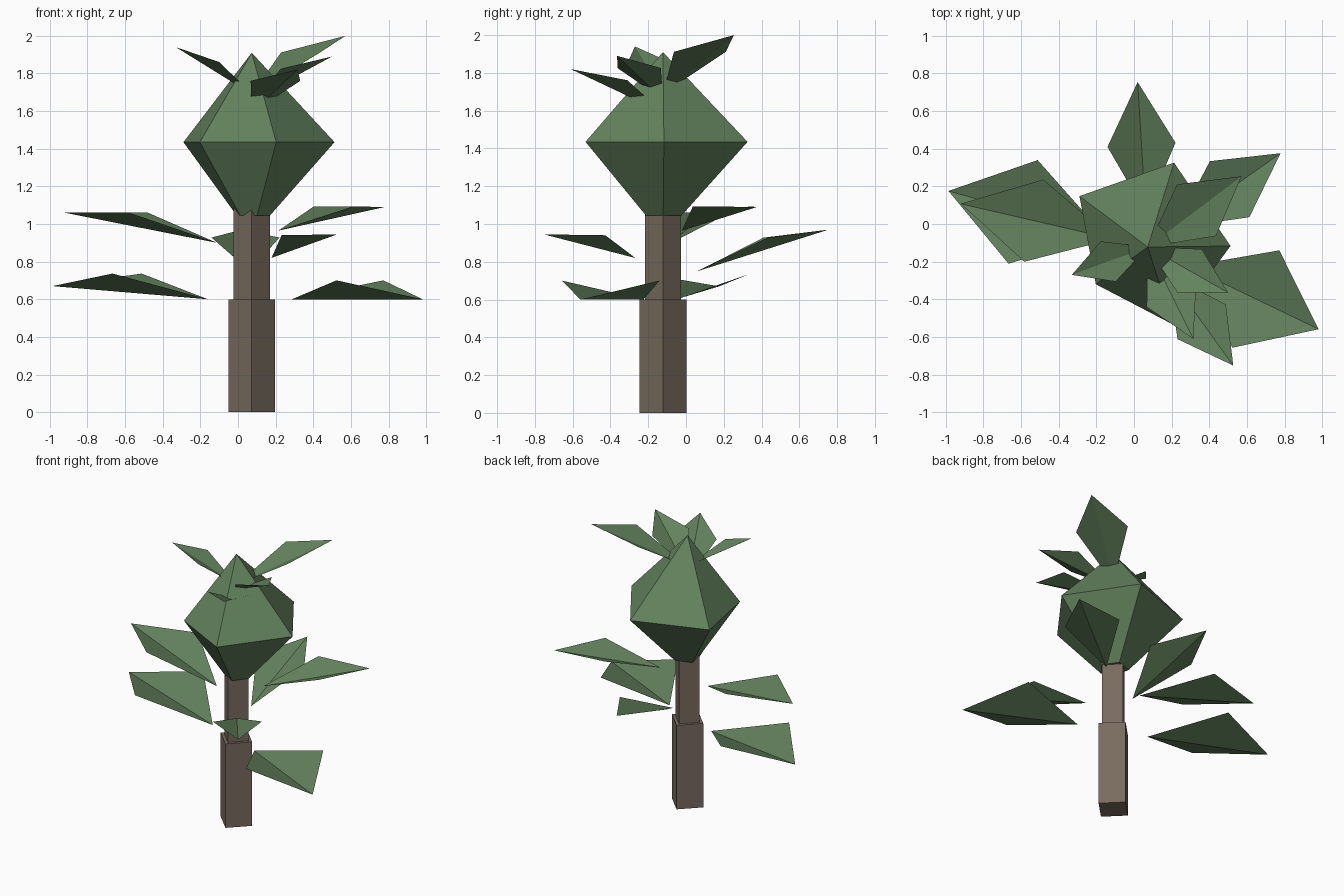
import bpy
from math import cos, sin, radians
from mathutils import Vector

if "Cube" in bpy.data.objects:
    bpy.data.objects.remove(bpy.data.objects["Cube"])

CX, CY = 0.073, -0.122  # trunk axis


def material(name, color):
    m = bpy.data.materials.new(name)
    m.diffuse_color = (*color, 1)
    m.use_nodes = True
    m.node_tree.nodes["Principled BSDF"].inputs["Base Color"].default_value = m.diffuse_color
    return m


BARK = material("bark", (0.19, 0.15, 0.115))
GREEN = material("foliage", (0.125, 0.225, 0.11))


def mesh_object(name, verts, faces, mat):
    me = bpy.data.meshes.new(name)
    me.from_pydata(verts, [], faces)
    me.materials.append(mat)
    ob = bpy.data.objects.new(name, me)
    bpy.context.collection.objects.link(ob)
    return ob


def trunk(name, radius, z0, z1):
    bpy.ops.mesh.primitive_cylinder_add(vertices=4, radius=radius, depth=z1 - z0,
                                        location=(CX, CY, (z0 + z1) / 2))
    ob = bpy.context.object
    ob.name = name
    ob.data.materials.append(BARK)


def leaf(name, azimuth, r0, z0, r1, z1, half_width):
    """Two triangles folded upward along the line from stem to tip."""
    a = radians(azimuth)
    out, side = Vector((cos(a), sin(a), 0)), Vector((-sin(a), cos(a), 0))
    c, up = Vector((CX, CY, 0)), Vector((0, 0, 1))
    base = c + out * r0 + up * z0
    tip = c + out * r1 + up * z1
    mid = base.lerp(tip, 0.52) + up * half_width * 0.35
    mesh_object(name, [base, mid - side * half_width, tip, mid + side * half_width],
                [(0, 1, 2), (0, 2, 3)], GREEN)


# Square trunk in two steps
trunk("lower_trunk", 0.124, 0, 0.6)
trunk("upper_trunk", 0.096, 0.6, 1.2)

# Five-sided canopy: uneven waist ring, small bottom ring, pointed top
waist = [(0.44, 0.005), (0.14, 0.448), (-0.363, 0.27), (-0.276, -0.198), (0.13, -0.41)]
verts = [(CX + x * s, CY + y * s, z) for s, z in ((0.22, 1.045), (1, 1.435)) for x, y in waist]
verts.append((CX, CY, 1.91))
faces = [(4, 3, 2, 1, 0)]
for i in range(5):
    j = (i + 1) % 5
    faces += [(i, j, j + 5, i + 5), (i + 5, j + 5, 10)]
mesh_object("canopy", verts, faces, GREEN)

# Leaves: azimuth, inner radius, inner height, tip radius, tip height, half width
trunk_leaves = [
    (-25.7, 0.237, 0.60, 1.008, 0.60, 0.287),
    (164.3, 0.242, 0.60, 1.10, 0.67, 0.286),
    (167.0, 0.190, 0.90, 1.02, 1.06, 0.224),
    (35.2, 0.174, 0.965, 0.864, 1.09, 0.182),
    (93.5, 0.182, 0.75, 0.878, 0.97, 0.181),
    (-54.2, 0.180, 0.82, 0.777, 0.945, 0.158),
]
crown_leaves = [
    (37.0, 0, 1.69, 0.624, 2.00, 0.172),
    (200.2, 0, 1.69, 0.43, 1.94, 0.114),
    (-29.6, 0, 1.66, 0.491, 1.89, 0.132),
    (-63.6, 0, 1.59, 0.545, 1.82, 0.147),
]
for group, leaves in (("trunk_leaf", trunk_leaves), ("crown_leaf", crown_leaves)):
    for n, params in enumerate(leaves, 1):
        leaf(f"{group}_{n}", *params)
